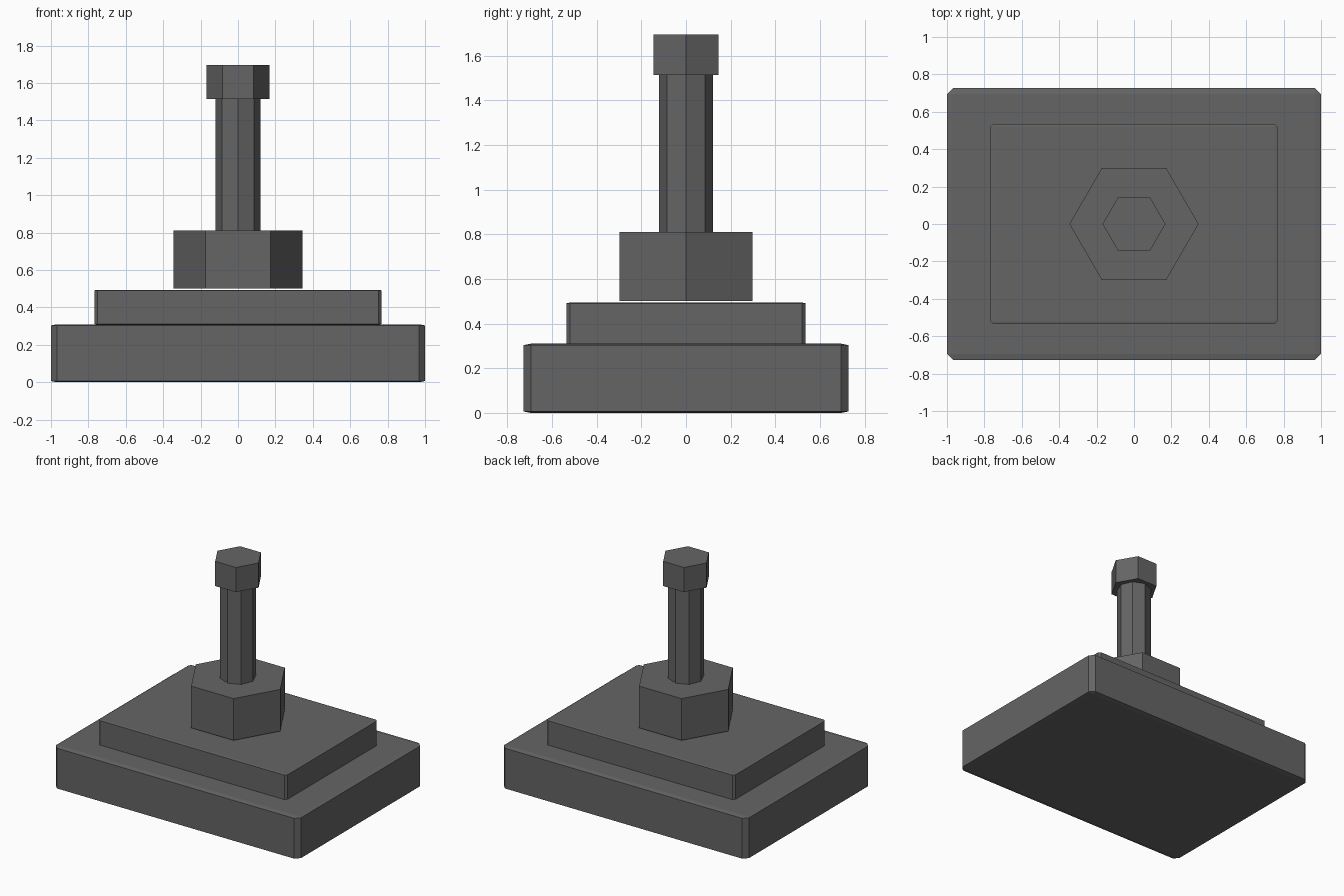
import bpy
import math

old = bpy.data.objects.get("Cube")
if old:
    bpy.data.objects.remove(old, do_unlink=True)

steel = bpy.data.materials.new("dark_grey_metal")
steel.use_nodes = True
GREY = (0.13, 0.13, 0.132, 1)
steel.diffuse_color = GREY
steel.node_tree.nodes["Principled BSDF"].inputs["Base Color"].default_value = GREY


def slab(name, width, depth, bottom, top, chamfer):
    """Chamfered block; the chamfer is flattened vertically by the object scale."""
    squash = 0.2
    bpy.ops.mesh.primitive_cube_add(size=1, location=(0, 0, (bottom + top) / 2))
    ob = bpy.context.object
    ob.name = name
    ob.scale = (width, depth, (top - bottom) / squash)
    bpy.ops.object.transform_apply(location=False, rotation=False, scale=True)
    ob.scale.z = squash
    bevel = ob.modifiers.new("chamfer", "BEVEL")
    bevel.width = chamfer
    bevel.segments = 1
    ob.data.materials.append(steel)


def prism(name, sides, radius, bottom, top):
    """Upright prism with one corner pointing along +x."""
    bpy.ops.mesh.primitive_cylinder_add(
        vertices=sides, radius=radius, depth=top - bottom,
        location=(0, 0, (bottom + top) / 2), rotation=(0, 0, math.pi / 2))
    ob = bpy.context.object
    ob.name = name
    ob.data.materials.append(steel)


# Stepped base
slab("base_plate", 2.0, 1.455, 0, 0.31, 0.033)
slab("upper_plate", 1.535, 1.07, 0.308, 0.494, 0.015)

# Nut, shaft and head
prism("hex_nut", 6, 0.345, 0.502, 0.81)
prism("shaft", 8, 0.121, 0.81, 1.513)
prism("hex_head", 6, 0.168, 1.513, 1.695)
